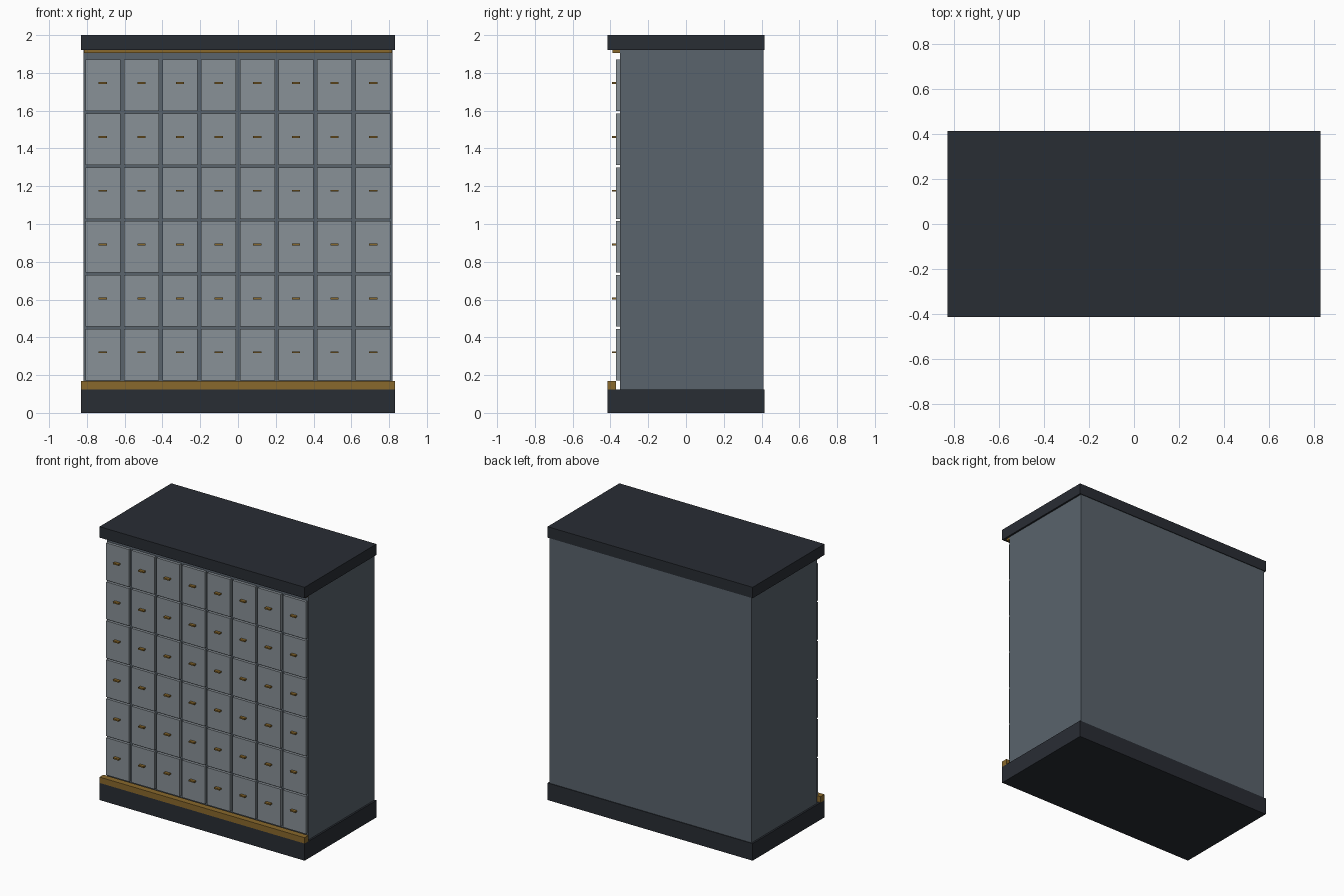
import bpy

if "Cube" in bpy.data.objects:
    bpy.data.objects.remove(bpy.data.objects["Cube"])


def material(name, rgb):
    m = bpy.data.materials.new(name)
    m.diffuse_color = (*rgb, 1)
    m.use_nodes = True
    m.node_tree.nodes["Principled BSDF"].inputs["Base Color"].default_value = m.diffuse_color
    return m


DARK = material("dark_slate", (0.022, 0.026, 0.034))
BODY = material("slate", (0.10, 0.125, 0.15))
FRONT = material("light_slate", (0.25, 0.285, 0.31))
BRASS = material("brass", (0.25, 0.14, 0.025))


def box(name, x, y, z, mat):
    """Box from (min, max) ranges on each axis."""
    bpy.ops.mesh.primitive_cube_add(
        size=1, location=[(a + b) / 2 for a, b in (x, y, z)])
    ob = bpy.context.object
    ob.name = name
    ob.scale = [b - a for a, b in (x, y, z)]
    bpy.ops.object.transform_apply(location=False, rotation=False, scale=True)
    ob.data.materials.append(mat)
    return ob


# Carcass: plinth, body and top slab
box("plinth", (-0.83, 0.83), (-0.415, 0.415), (0, 0.125), DARK)
box("cabinet_body", (-0.817, 0.817), (-0.35, 0.41), (0.125, 1.92), BODY)
box("top_slab", (-0.83, 0.83), (-0.415, 0.415), (1.92, 2.0), DARK)

# Brass trims along the front
box("lower_trim", (-0.83, 0.83), (-0.415, -0.37), (0.125, 0.168), BRASS)
box("upper_trim", (-0.815, 0.815), (-0.388, -0.35), (1.905, 1.92), BRASS)

# Grid of drawer fronts, each with a small pull
COLS, ROWS = 8, 6
PITCH_X, PITCH_Z = 0.2045, 0.285
for r in range(ROWS):
    z = 0.172 + r * PITCH_Z
    for c in range(COLS):
        x = (c - (COLS - 1) / 2) * PITCH_X
        box(f"drawer_front_{r}_{c}", (x - 0.0925, x + 0.0925),
            (-0.37, -0.35), (z, z + 0.273), FRONT)
        box(f"drawer_pull_{r}_{c}", (x - 0.022, x + 0.022),
            (-0.392, -0.37), (z + 0.144, z + 0.154), BRASS)
